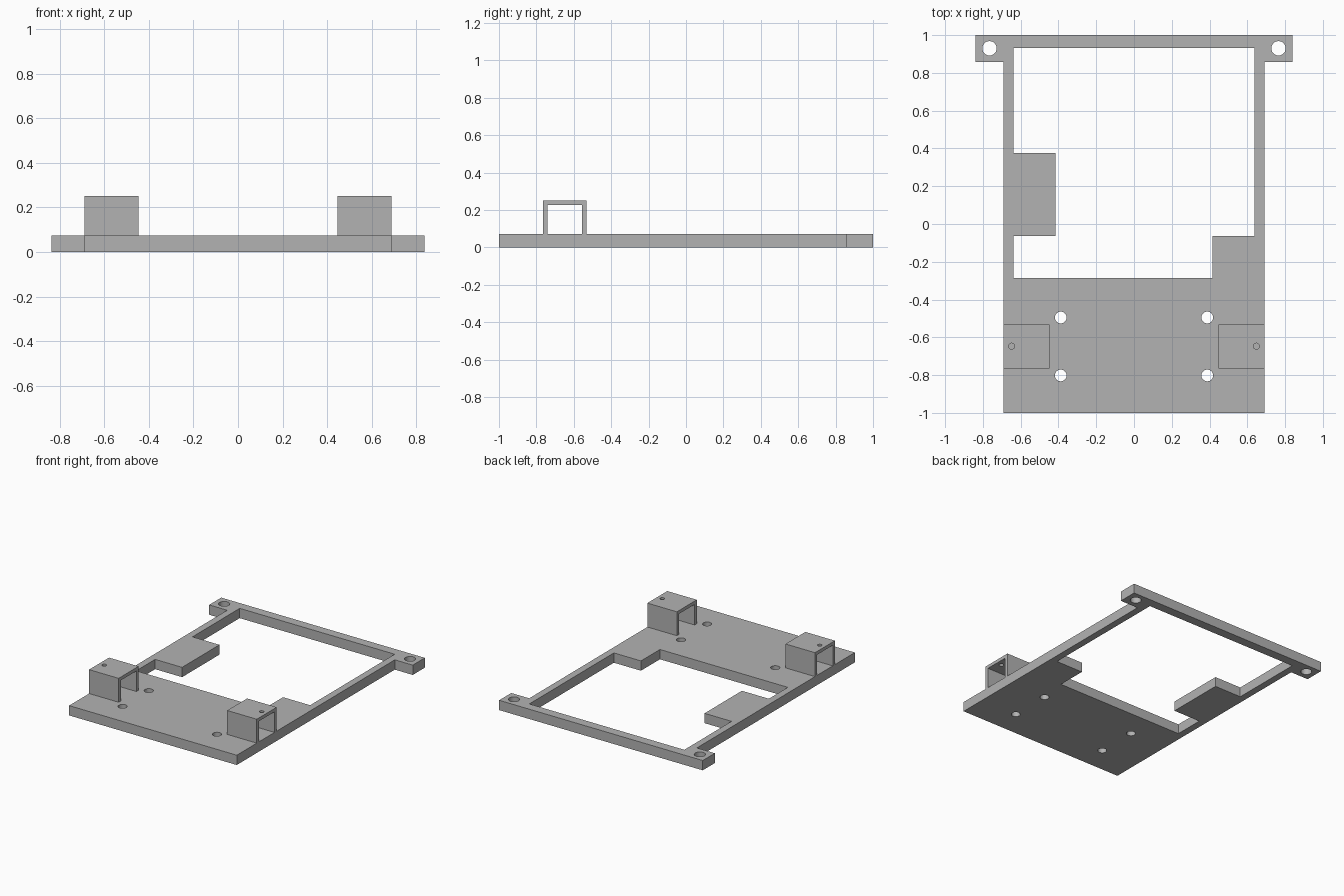
import bpy
import bmesh
import math
from mathutils import Matrix

if "Cube" in bpy.data.objects:
    bpy.data.objects.remove(bpy.data.objects["Cube"], do_unlink=True)

PLATE_H = 0.073
GREY = (0.45, 0.45, 0.45, 1)
grey = bpy.data.materials.new("plain grey")
grey.use_nodes = True
grey.diffuse_color = GREY
grey.node_tree.nodes["Principled BSDF"].inputs["Base Color"].default_value = GREY


def circle(x, y, r, n=32):
    return [(x + r * math.cos(2 * math.pi * i / n), y + r * math.sin(2 * math.pi * i / n))
            for i in range(n)]


def rect(x0, x1, y0, y1):
    return [(x0, y0), (x1, y0), (x1, y1), (x0, y1)]


def slab(name, loops, z0, z1):
    """Extrude an outline, with further loops as holes, from z0 to z1."""
    curve = bpy.data.curves.new(name + "_outline", 'CURVE')
    curve.dimensions = '2D'
    curve.fill_mode = 'BOTH'
    curve.extrude = (z1 - z0) / 2
    for loop in loops:
        spline = curve.splines.new('POLY')
        spline.points.add(len(loop) - 1)
        for point, (x, y) in zip(spline.points, loop):
            point.co = (x, y, 0, 1)
        spline.use_cyclic_u = True
    helper = bpy.data.objects.new(name + "_outline", curve)
    bpy.context.collection.objects.link(helper)
    deps = bpy.context.evaluated_depsgraph_get()
    mesh = bpy.data.meshes.new_from_object(helper.evaluated_get(deps))
    bpy.data.objects.remove(helper, do_unlink=True)
    mesh.transform(Matrix.Translation((0, 0, (z0 + z1) / 2)))
    bm = bmesh.new()
    bm.from_mesh(mesh)
    bmesh.ops.remove_doubles(bm, verts=bm.verts, dist=0.0005)
    bmesh.ops.recalc_face_normals(bm, faces=bm.faces)
    for face in bm.faces:
        face.smooth = False
    bm.to_mesh(mesh)
    bm.free()
    mesh.name = name
    mesh.materials.clear()
    mesh.materials.append(grey)
    obj = bpy.data.objects.new(name, mesh)
    bpy.context.collection.objects.link(obj)
    return obj


# Base plate: T-shaped outline, stepped window, mounting holes
half_outline = [(0.69, -1), (0.69, 0.858), (0.838, 0.858), (0.838, 1)]
outline = half_outline + [(-x, y) for x, y in reversed(half_outline)]
window = [(-0.638, -0.286), (0.415, -0.286), (0.415, -0.063), (0.638, -0.063),
          (0.638, 0.931), (-0.638, 0.931), (-0.638, 0.376), (-0.416, 0.376),
          (-0.416, -0.063), (-0.638, -0.063)]
holes = []
for s in (-1, 1):
    holes.append(circle(s * 0.765, 0.93, 0.038))
    holes += [circle(s * 0.388, y, 0.031) for y in (-0.495, -0.802)]
slab("base_plate", [outline, window] + holes, 0, PLATE_H)

# Tunnel brackets: two walls and a drilled roof, open sideways
Y0, Y1, WALL, ROOF, TOP = -0.765, -0.531, 0.025, 0.226, 0.251
for side, s in (("right", -1), ("left", 1)):
    xs = sorted((s * 0.447, s * 0.69))
    slab(side + "_bracket_front_wall", [rect(*xs, Y0, Y0 + WALL)], PLATE_H, ROOF)
    slab(side + "_bracket_back_wall", [rect(*xs, Y1 - WALL, Y1)], PLATE_H, ROOF)
    slab(side + "_bracket_roof", [rect(*xs, Y0, Y1), circle(s * 0.648, -0.647, 0.016, 24)],
         ROOF, TOP)
